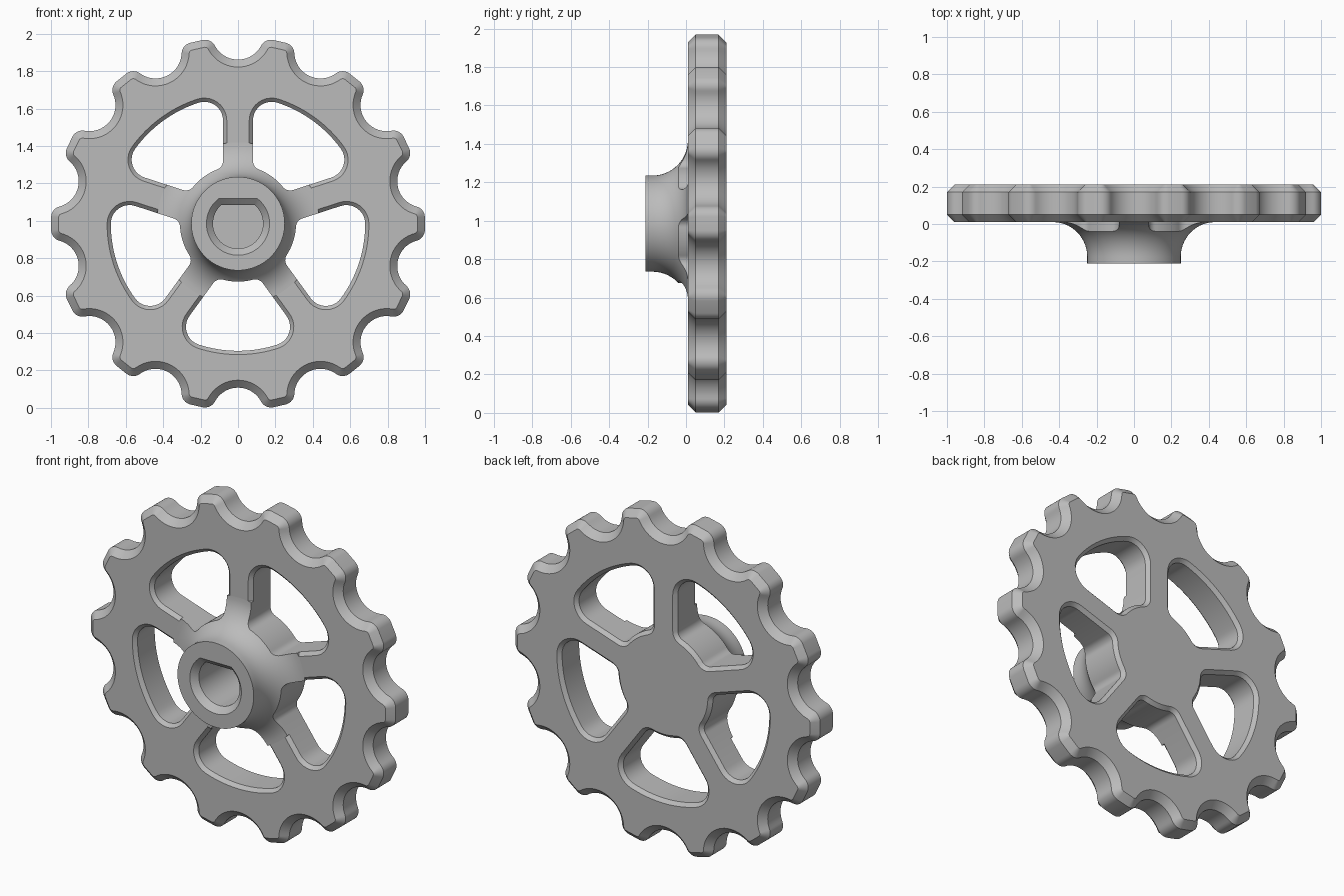
import bpy, bmesh
from math import sin, cos, pi, radians, atan2, hypot, asin, sqrt

cube = bpy.data.objects.get("Cube")
if cube:
    bpy.data.objects.remove(cube, do_unlink=True)

MID = 0.985      # height of the wheel axis
TEETH, SPOKES = 14, 5

steel = bpy.data.materials.new("grey_steel")
steel.use_nodes = True
GREY = (0.5, 0.5, 0.5, 1)
steel.diffuse_color = GREY
steel.node_tree.nodes["Principled BSDF"].inputs["Base Color"].default_value = GREY


def arc(cx, cy, r, a0, a1, n):
    return [(cx + r * cos(a0 + (a1 - a0) * i / n),
             cy + r * sin(a0 + (a1 - a0) * i / n)) for i in range(n + 1)]


def turn(points, a):
    return [(u * cos(a) - v * sin(a), u * sin(a) + v * cos(a)) for u, v in points]


def mirrored(half):
    """Close a right half (top to bottom) with its left half."""
    return half + [(-u, v) for u, v in reversed(half[1:-1])]


def tooth_outline(inset):
    """Round scallops joined by rounded tooth tips."""
    base, sweep, scallop, tip = 1.017, radians(62), 0.14, 0.06
    cx = (scallop + tip) * sin(sweep)
    cy = base - (scallop + tip) * cos(sweep)
    right = arc(0, base, scallop + inset, -pi / 2, sweep - pi / 2, 10)
    right += arc(cx, cy, tip - inset, pi / 2 + sweep, atan2(cy, cx), 8)[1:]
    gap = [(-u, v) for u, v in reversed(right[1:])] + right
    return [p for k in range(TEETH) for p in turn(gap, -2 * pi * k / TEETH)]


def window_outline(grow):
    """Opening between two spokes, with rounded corners."""
    half = pi / SPOKES
    spoke, r_in, r_out, round_in, round_out = 0.08, 0.31, 0.68, 0.05, 0.1

    def corner(r, d):
        t = sqrt(r * r - d * d)
        return t * sin(half) - d * cos(half), t * cos(half) + d * sin(half)

    ox, oy = corner(r_out - round_out, spoke + round_out)
    ix, iy = corner(r_in + round_in, spoke + round_in)
    a_out, a_in = atan2(oy, ox), atan2(iy, ix)
    pts = arc(0, 0, r_out + grow, pi / 2, a_out, 10)
    pts += arc(ox, oy, round_out + grow, a_out, -half, 10)[1:]
    pts += arc(ix, iy, round_in + grow, -half, a_in - pi, 8)
    pts += arc(0, 0, r_in - grow, a_in, pi / 2, 8)[1:]
    return mirrored(pts)


def bore_outline(grow):
    """Round hole with a flat at the top."""
    r, flat = 0.134 + grow, 0.1 + grow
    a = asin(flat / r)
    return arc(0, 0, r, pi - a, 2 * pi + a, 48)


def loft(name, stacks):
    """Each stack is a list of (depth, outline) joined into a closed solid."""
    bm = bmesh.new()
    for stack in stacks:
        rings = [[bm.verts.new((u, y, v + MID)) for u, v in pts] for y, pts in stack]
        bm.faces.new(rings[0])
        bm.faces.new(rings[-1])
        for a, b in zip(rings, rings[1:]):
            for i in range(len(a)):
                j = (i + 1) % len(a)
                bm.faces.new((a[i], a[j], b[j], b[i]))
    bmesh.ops.recalc_face_normals(bm, faces=bm.faces)
    mesh = bpy.data.meshes.new(name)
    bm.to_mesh(mesh)
    bm.free()
    mesh.materials.append(steel)
    obj = bpy.data.objects.new(name, mesh)
    bpy.context.collection.objects.link(obj)
    return obj


def activate(obj):
    bpy.ops.object.select_all(action='DESELECT')
    obj.select_set(True)
    bpy.context.view_layer.objects.active = obj


def cut(obj, cutter):
    activate(obj)
    mod = obj.modifiers.new("cut", 'BOOLEAN')
    mod.operation, mod.solver, mod.object = 'DIFFERENCE', 'EXACT', cutter
    bpy.ops.object.modifier_apply(modifier=mod.name)


def windows(name, levels):
    return loft(name, [[(y, turn(window_outline(g), pi + 2 * pi * k / SPOKES))
                        for y, g in levels] for k in range(SPOKES)])


# Toothed wheel with bevelled rims
wheel = loft("toothed_wheel", [[(y, tooth_outline(c)) for y, c in
                                ((0.01, 0.04), (0.05, 0), (0.17, 0), (0.21, 0.04))]])

# Hub flaring into the wheel face
flare = 0.185
profile = [(-0.21, 0.25)]
profile += [(-0.175 + flare * sin(t), 0.435 - flare * cos(t))
            for t in (pi / 2 * i / 14 for i in range(15))]
profile.append((0.03, 0.435))
hub = loft("hub", [[(y, arc(0, 0, r, 0, 2 * pi, 80)[:-1]) for y, r in profile]])

# Cutters: bevelled windows, plain windows for the hub, blind bore
wheel_windows = windows("wheel_window_cutter",
                        ((-0.01, 0.04), (0.03, 0), (0.19, 0), (0.23, 0.04)))
hub_windows = windows("hub_window_cutter", ((-0.3, 0), (0.1, 0)))
bore = loft("bore_cutter", [[(y, bore_outline(g)) for y, g in
                             ((-0.22, 0.045), (-0.175, 0), (0.12, 0))]])

cut(wheel, wheel_windows)
cut(wheel, bore)
cut(hub, hub_windows)
cut(hub, bore)
for cutter in (wheel_windows, hub_windows, bore):
    bpy.data.objects.remove(cutter, do_unlink=True)

for part in (wheel, hub):
    activate(part)
    bpy.ops.object.shade_smooth_by_angle(angle=radians(30))
